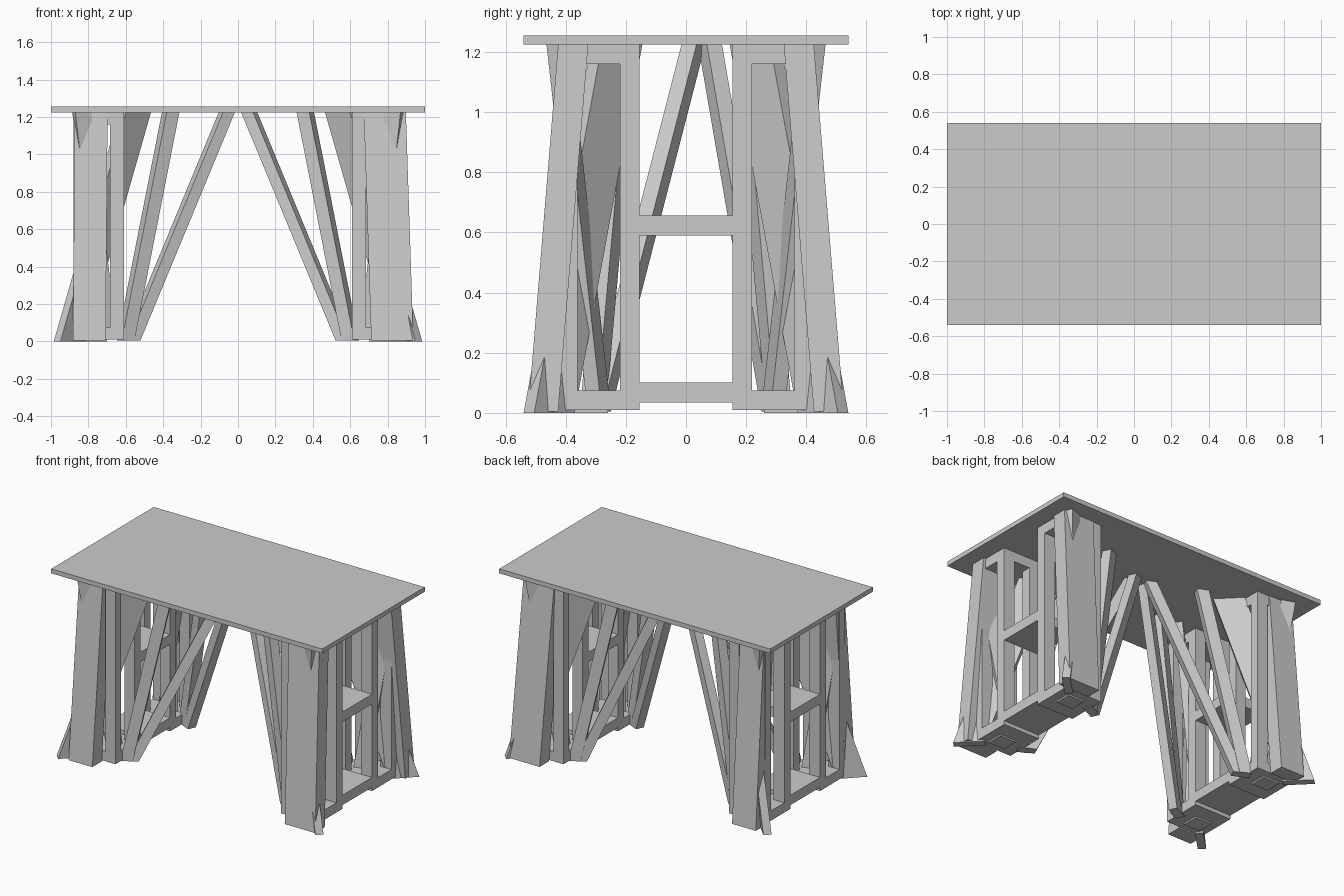
import bpy, bmesh
from math import cos, sin, radians
from mathutils import Vector

if "Cube" in bpy.data.objects:
    bpy.data.objects.remove(bpy.data.objects["Cube"])

TOP, BASE = 1.225, 0.01


def make(name, hulls):
    """One object from a list of six-sided solids (8 corners each: lower 4, upper 4)."""
    bm = bmesh.new()
    for pts in hulls:
        v = [bm.verts.new(p) for p in pts]
        for f in ((3, 2, 1, 0), (4, 5, 6, 7), (0, 1, 5, 4),
                  (1, 2, 6, 5), (2, 3, 7, 6), (3, 0, 4, 7)):
            bm.faces.new([v[i] for i in f])
    bmesh.ops.recalc_face_normals(bm, faces=bm.faces)
    me = bpy.data.meshes.new(name)
    bm.to_mesh(me)
    bm.free()
    ob = bpy.data.objects.new(name, me)
    bpy.context.collection.objects.link(ob)
    return ob


def box(x0, x1, y0, y1, z0, z1):
    q = ((x0, y0), (x1, y0), (x1, y1), (x0, y1))
    return [(x, y, z) for z in (z0, z1) for x, y in q]


def plank(a, b, w, d, deg=0):
    """Leaning board with level-cut ends; w by d section turned by deg."""
    c, s = cos(radians(deg)), sin(radians(deg))
    q = [(-w/2, -d/2), (w/2, -d/2), (w/2, d/2), (-w/2, d/2)]
    return [Vector(p) + Vector((c*u - s*v, s*u + c*v, 0)) for p in (a, b) for u, v in q]


def mirrored(pts, sx, sy):
    return [(p[0]*sx, p[1]*sy, p[2]) for p in pts]


# Table top
make("table_top", [box(-1, 1, -.54, .54, TOP, 1.255)])

# Open leg cage: four posts between a bottom and a top block
cage = [box(.61, .88, .155, .42, BASE, .075), box(.61, .88, .155, .42, 1.16, TOP)]
for x0, x1 in ((.61, .685), (.80, .88)):
    for y0, y1 in ((.155, .22), (.36, .42)):
        cage.append(box(x0, x1, y0, y1, .075, 1.16))

for sx, xn in ((-1, "left"), (1, "right")):
    # Wide rails joining the two cages at each end
    for rail, z in (("lower", .035), ("middle", .59)):
        make(f"{rail}_rail_{xn}",
             [mirrored(box(.61, .88, -.158, .158, z, z + .066), sx, 1)])
    for sy, yn in ((-1, "front"), (1, "back")):
        tag = f"{yn}_{xn}"
        foot_x = .825 if sx > 0 else .795
        width = .225 if sx > 0 else .175
        # The long braces meet slightly behind the table centre
        meet_y = .08 if sy > 0 else -.025
        parts = {
            "leg_cage": cage,
            "foot_pad": [box(.70, .82, .26, .37, 0, BASE)],
            # Board leaning against the outer face
            "outer_plank": [plank((foot_x, .475, .005), (.785, .375, TOP), width, .10)],
            # Board running from the outer foot through the cage to the inside top
            "diagonal_plank": [plank((.90, .455, 0), (.55, .23, TOP), .19, .05, 45)],
            # Thin board crossing the other way
            "crossing_plank": [plank((.70, .29, .02), (.835, .425, TOP), .09, .05, 20)],
            # Long brace to the table centre and shorter brace beside it
            "long_brace": [plank((.565, .29, .005), (.06, meet_y, TOP), .07, .055, 25)],
            "short_brace": [plank((.60, .31, .005), (.36, .20, TOP), .075, .06, 25)],
        }
        for name, hulls in parts.items():
            make(f"{name}_{tag}", [mirrored(h, sx, sy) for h in hulls])
